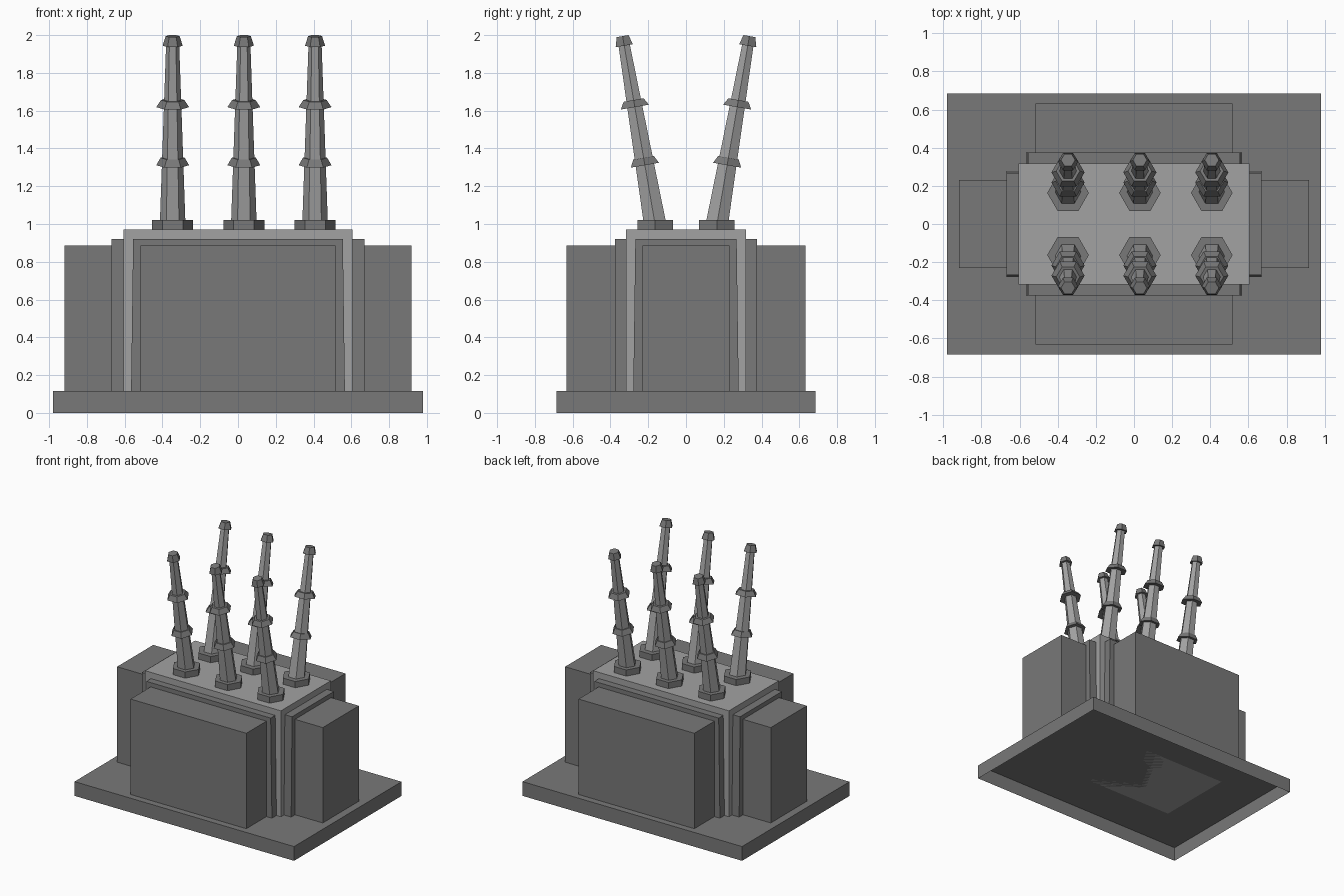
import bpy, bmesh, math
from mathutils import Matrix

if "Cube" in bpy.data.objects:
    bpy.data.objects.remove(bpy.data.objects["Cube"])


def material(name, v):
    m = bpy.data.materials.new(name)
    m.diffuse_color = (v, v, v, 1)
    m.use_nodes = True
    m.node_tree.nodes["Principled BSDF"].inputs["Base Color"].default_value = m.diffuse_color
    return m


DARK = material("dark grey", 0.19)
LIGHT = material("light grey", 0.36)


def finish(bm, name, mat):
    bmesh.ops.recalc_face_normals(bm, faces=bm.faces[:])
    me = bpy.data.meshes.new(name)
    bm.to_mesh(me)
    bm.free()
    me.materials.append(mat)
    ob = bpy.data.objects.new(name, me)
    bpy.context.collection.objects.link(ob)
    return ob


def loft(name, mat, low, high, z0, z1, matrix=None, open_bottom=False):
    """Solid between two outlines with the same number of points."""
    bm = bmesh.new()
    a = [bm.verts.new((x, y, z0)) for x, y in low]
    b = [bm.verts.new((x, y, z1)) for x, y in high]
    n = len(a)
    for i in range(n):
        j = (i + 1) % n
        bm.faces.new((a[i], a[j], b[j], b[i]))
    bm.faces.new(b)
    if not open_bottom:
        bm.faces.new(a[::-1])
    if matrix:
        bm.transform(matrix)
    return finish(bm, name, mat)


def rect(x0, x1, y0, y1):
    return [(x0, y0), (x1, y0), (x1, y1), (x0, y1)]


def hexagon(r):
    return [(r * math.cos(i * math.pi / 3), r * math.sin(i * math.pi / 3)) for i in range(6)]


def box(name, mat, x0, x1, y0, y1, z0, z1, **kw):
    r = rect(x0, x1, y0, y1)
    return loft(name, mat, r, r, z0, z1, **kw)


FLOOR, LID = 0.115, 0.97

# Hollow plinth and main tank
box("plinth", DARK, -0.98, 0.98, -0.685, 0.685, 0, FLOOR, open_bottom=True)
box("tank", LIGHT, -0.606, 0.606, -0.318, 0.318, FLOOR, LID)

# Tapered mounting panel and radiator block on each side, built outward along -y and turned
# (turn, half width, tank face, panel face, radiator half width, radiator face)
SIDES = [(0, 0.555, 0.318, 0.376, 0.517, 0.632), (90, 0.268, 0.606, 0.67, 0.23, 0.918)]
for turn, w, tank, panel, rw, rad in SIDES:
    for flip, label in ((0, "a"), (180, "b")):
        m = Matrix.Rotation(math.radians(turn + flip), 4, 'Z')
        loft(f"mounting_panel_{turn}_{label}", DARK,
             rect(-w - 0.011, w + 0.011, -panel, -tank), rect(-w, w, -panel, -tank),
             FLOOR, 0.92, matrix=m)
        box(f"radiator_{turn}_{label}", DARK, -rw, rw, -rad, -panel, FLOOR, 0.885, matrix=m)

# Six leaning insulators: collar, shaft, two sheds, cap
for side in (-1, 1):
    for k, x in enumerate((-0.346, 0.031, 0.408)):
        tag = f"{'front' if side < 0 else 'back'}_{k + 1}"
        stand = Matrix.Translation((x, side * 0.163, 0))
        loft(f"collar_{tag}", DARK, hexagon(0.109), hexagon(0.109), LID, 1.02, matrix=stand)
        lean = (Matrix.Translation((x, side * 0.163, 0.995))
                @ Matrix.Rotation(-side * math.radians(9.8), 4, 'X'))
        for part, mat, r0, r1, t0, t1 in (
                ("shaft", LIGHT, 0.068, 0.034, 0.0, 0.99),
                ("lower_shed", DARK, 0.087, 0.064, 0.321, 0.361),
                ("upper_shed", DARK, 0.087, 0.062, 0.633, 0.671),
                ("cap", DARK, 0.053, 0.037, 0.963, 1.0145)):
            loft(f"{part}_{tag}", mat, hexagon(r0), hexagon(r1), t0, t1, matrix=lean)
